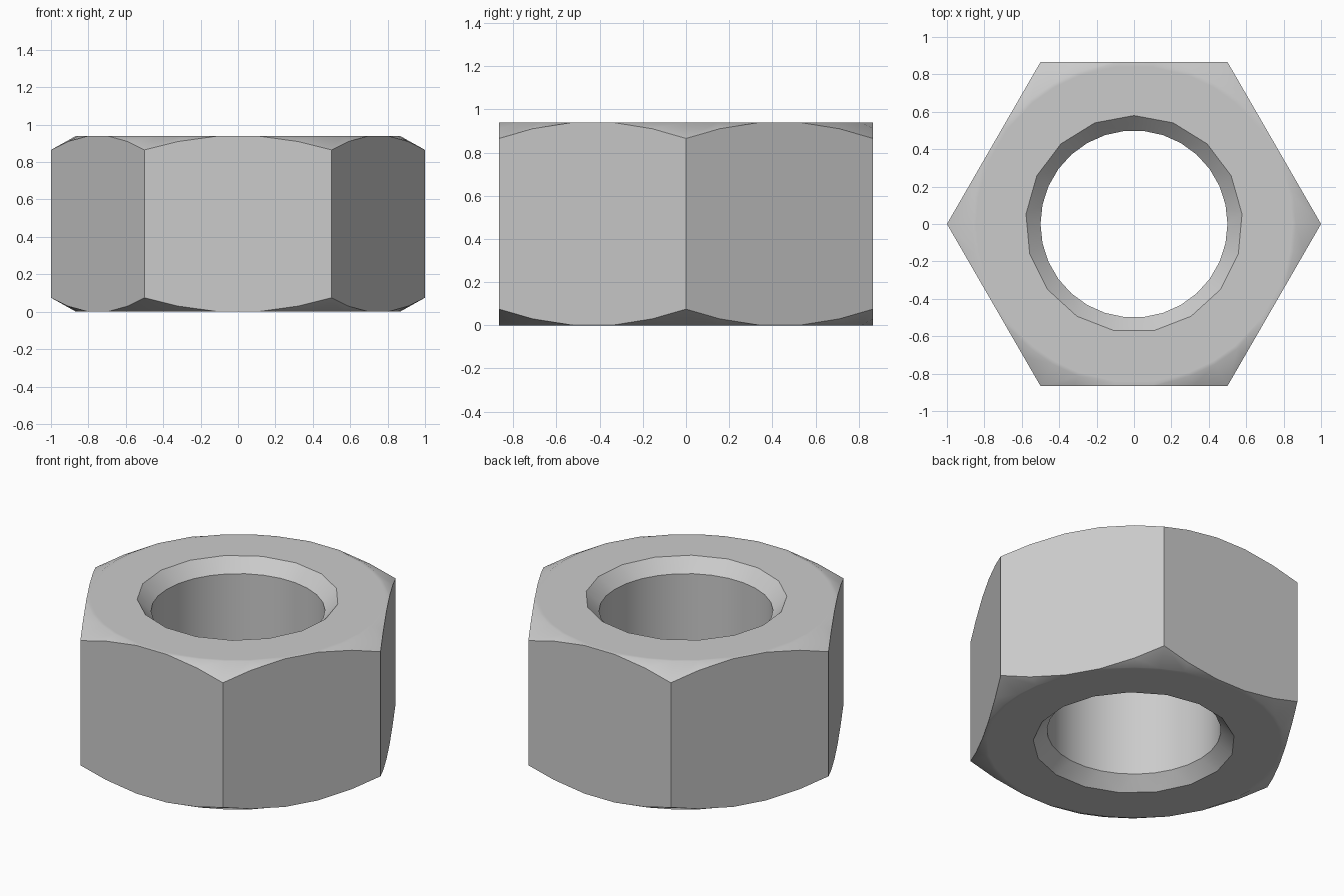
import bpy
import bmesh
import math
from mathutils import Vector

cube = bpy.data.objects.get("Cube")
if cube:
    bpy.data.objects.remove(cube, do_unlink=True)

HEIGHT = 0.94
FLAT_R = 0.866          # half the width across the flats
SLOPE = 0.585           # fall of the corner chamfer
HOLE_R, RIM_R, RIM_DEPTH = 0.5, 0.58, 0.08
STEPS = (0, 0.18, 0.395, 0.605, 0.82)

steel = bpy.data.materials.new("steel_grey")
steel.use_nodes = True
steel.diffuse_color = (0.6, 0.6, 0.6, 1)
steel.node_tree.nodes["Principled BSDF"].inputs["Base Color"].default_value = (0.6, 0.6, 0.6, 1)

bm = bmesh.new()


def circle(radius, z, count, start=0.0):
    angles = [start + math.tau * k / count for k in range(count)]
    return [bm.verts.new((radius * math.cos(a), radius * math.sin(a), z)) for a in angles]


def join(a, b):
    """Fill the band between two rings, whatever their vertex counts."""
    n, m = len(a), len(b)
    i = j = 0
    while i < n or j < m:
        if n == m:
            bm.faces.new((a[i], a[(i + 1) % n], b[(i + 1) % n], b[i]))
            i, j = i + 1, j + 1
        elif j >= m or (i < n and (i + 1) / n <= (j + 1) / m):
            bm.faces.new((a[i % n], a[(i + 1) % n], b[j % m]))
            i += 1
        else:
            bm.faces.new((a[i % n], b[(j + 1) % m], b[j % m]))
            j += 1


# Hexagon outline, with extra points along each side for the arched edges
corners = [Vector((math.cos(k * math.pi / 3), math.sin(k * math.pi / 3), 0)) for k in range(6)]
outline = [corners[k].lerp(corners[(k + 1) % 6], t) for k in range(6) for t in STEPS]


def half(z, inward):
    """One end of the nut: arched edge, corner chamfer, flat face, hole chamfer."""
    edge = []
    for p in outline:
        drop = max(0, p.length - FLAT_R - 0.006) * SLOPE
        edge.append(bm.verts.new((p.x, p.y, z + inward * drop)))
    rings = [edge]
    for radius in (FLAT_R, FLAT_R - 0.02):
        rings.append([bm.verts.new((*(p.normalized() * radius).xy, z)) for p in outline])
    # The hole rim is coarser than the hole itself
    rings.append(circle(RIM_R, z, 17, math.pi / 2 - 4 * math.tau / 17))
    rings.append(circle(HOLE_R, z + inward * RIM_DEPTH, 30))
    for a, b in zip(rings, rings[1:]):
        join(a, b)
    return edge, rings[-1]


top_edge, top_hole = half(HEIGHT, -1)
bottom_edge, bottom_hole = half(0, 1)
join(bottom_edge, top_edge)     # six sides
join(bottom_hole, top_hole)     # bore
bmesh.ops.recalc_face_normals(bm, faces=bm.faces)

mesh = bpy.data.meshes.new("hex_nut")
bm.to_mesh(mesh)
bm.free()
mesh.materials.append(steel)
nut = bpy.data.objects.new("hex_nut", mesh)
bpy.context.collection.objects.link(nut)

bpy.ops.object.select_all(action='DESELECT')
nut.select_set(True)
bpy.context.view_layer.objects.active = nut
bpy.ops.object.shade_smooth_by_angle(angle=math.radians(35))
